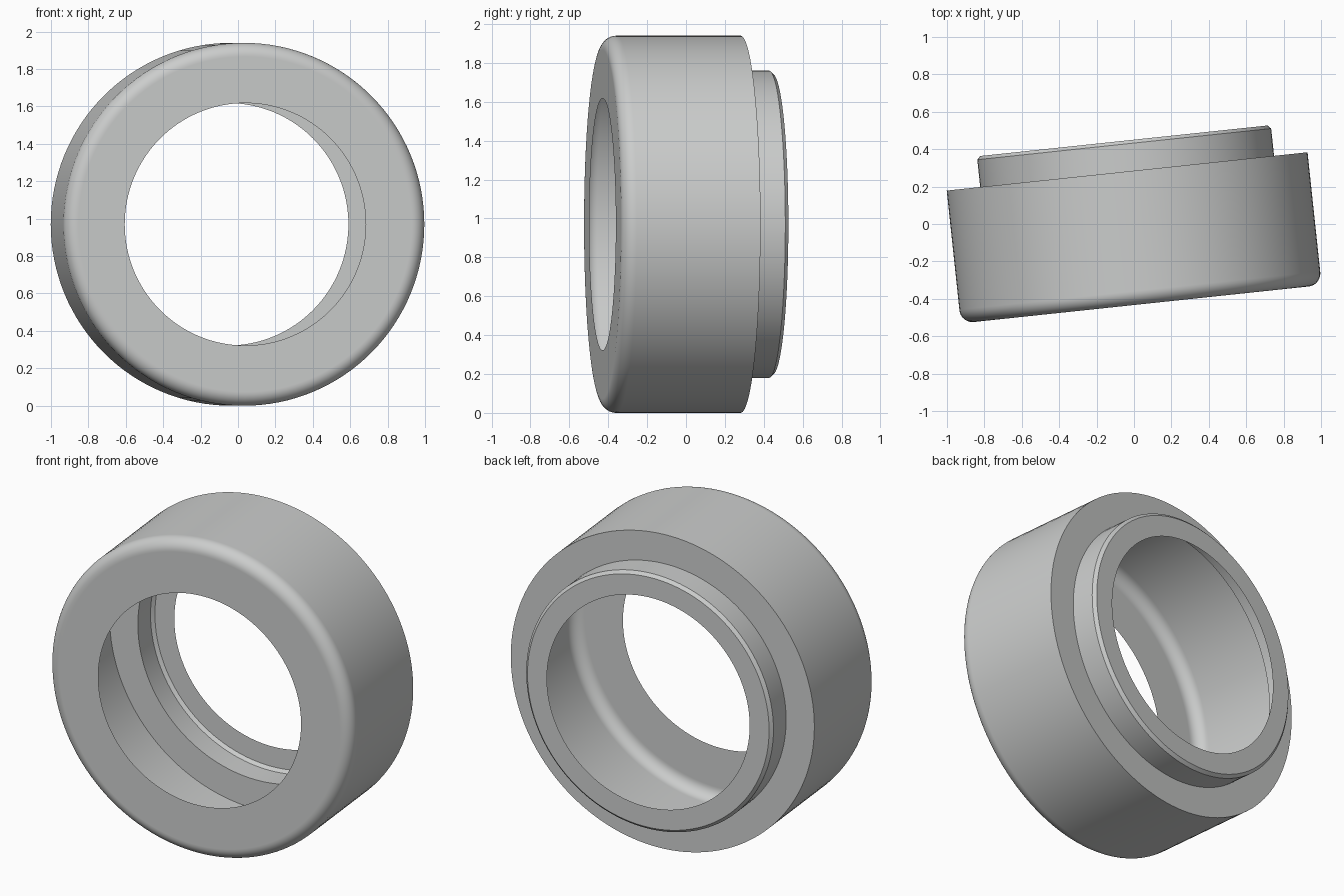
import bpy
import bmesh
from math import sin, cos, pi, radians

cube = bpy.data.objects.get("Cube")
if cube:
    bpy.data.objects.remove(cube, do_unlink=True)

SEGMENTS = 128
HOLE, BODY, LIP = 0.648, 0.97, 0.79       # radii
FRONT, STEP, BACK = -0.357, 0.357, 0.522  # positions along the axis
FILLET, CHAMFER = 0.07, 0.018


def make_material(name, colour):
    mat = bpy.data.materials.new(name)
    mat.use_nodes = True
    mat.diffuse_color = colour
    mat.node_tree.nodes["Principled BSDF"].inputs["Base Color"].default_value = colour
    return mat


def revolve(name, profile, mat):
    """Spin an open (radius, depth) profile around the y axis into a thin shell."""
    bm = bmesh.new()
    rings = []
    for r, y in profile:
        rings.append([bm.verts.new((r * cos(2 * pi * k / SEGMENTS), y,
                                    r * sin(2 * pi * k / SEGMENTS)))
                      for k in range(SEGMENTS)])
    for a, b in zip(rings, rings[1:]):
        for k in range(SEGMENTS):
            n = (k + 1) % SEGMENTS
            bm.faces.new((a[k], b[k], b[n], a[n]))
    mesh = bpy.data.meshes.new(name)
    bm.to_mesh(mesh)
    bm.free()
    mesh.materials.append(mat)
    obj = bpy.data.objects.new(name, mesh)
    bpy.context.collection.objects.link(obj)
    return obj


# Front face with its hole, then the rounded front rim
profile = [(HOLE, FRONT), (BODY - FILLET - 0.004, FRONT)]
for i in range(11):
    a = i / 10 * pi / 2
    profile.append((BODY - FILLET + FILLET * sin(a), FRONT + FILLET - FILLET * cos(a)))

# Body wall, back shoulder, narrower lip with chamfer, back face with its hole
profile += [
    (BODY, FRONT + FILLET + 0.004),
    (BODY, STEP),
    (LIP, STEP),
    (LIP, BACK - CHAMFER),
    (LIP - CHAMFER, BACK),
    (HOLE, BACK),
]

ring = revolve("ring_shell", profile, make_material("light grey", (0.6, 0.61, 0.605, 1)))
ring.location = (0.001, -0.074, BODY)
ring.rotation_euler.z = radians(6.06)

bpy.ops.object.select_all(action="DESELECT")
ring.select_set(True)
bpy.context.view_layer.objects.active = ring
bpy.ops.object.shade_smooth_by_angle(angle=radians(30))
